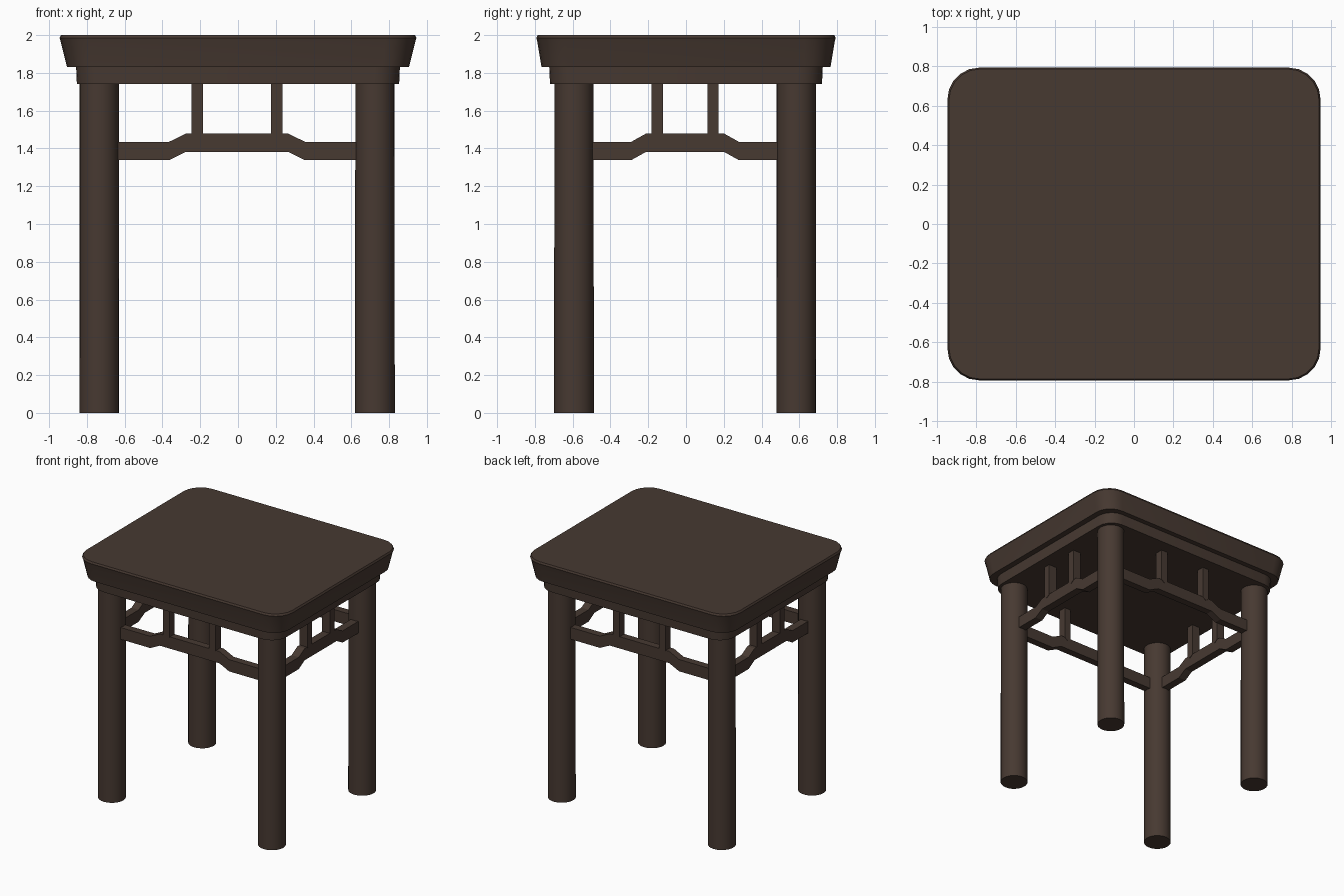
import bpy, bmesh, math

if "Cube" in bpy.data.objects:
    bpy.data.objects.remove(bpy.data.objects["Cube"])

wood = bpy.data.materials.new("dark brown wood")
wood.diffuse_color = (0.063, 0.041, 0.031, 1)
wood.use_nodes = True
wood.node_tree.nodes["Principled BSDF"].inputs["Base Color"].default_value = wood.diffuse_color


def finish(name, bm, smooth=False):
    bmesh.ops.recalc_face_normals(bm, faces=bm.faces)
    me = bpy.data.meshes.new(name)
    bm.to_mesh(me)
    bm.free()
    ob = bpy.data.objects.new(name, me)
    me.materials.append(wood)
    bpy.context.collection.objects.link(ob)
    if smooth:
        bpy.ops.object.select_all(action='DESELECT')
        ob.select_set(True)
        bpy.context.view_layer.objects.active = ob
        bpy.ops.object.shade_smooth_by_angle(angle=math.radians(35))
    return ob


def loft(name, rings):
    """Closed solid through a stack of rings of 3D points."""
    bm = bmesh.new()
    vs = [[bm.verts.new(p) for p in r] for r in rings]
    n = len(vs[0])
    for a, b in zip(vs, vs[1:]):
        for i in range(n):
            j = (i + 1) % n
            bm.faces.new((a[i], a[j], b[j], b[i]))
    bm.faces.new(vs[0][::-1])
    bm.faces.new(vs[-1])
    return finish(name, bm, True)


def rounded(hx, hy, r, z, seg=5):
    """Rounded rectangle ring."""
    pts = []
    for k, (sx, sy) in enumerate([(1, 1), (-1, 1), (-1, -1), (1, -1)]):
        for i in range(seg + 1):
            a = math.pi / 2 * (k + i / seg)
            pts.append((sx * (hx - r) + r * math.cos(a),
                        sy * (hy - r) + r * math.sin(a), z))
    return pts


def circle(x, y, r, z, n=24):
    return [(x + r * math.cos(2 * math.pi * i / n),
             y + r * math.sin(2 * math.pi * i / n), z) for i in range(n)]


def prism(name, profile, thick, place):
    """Extrude an (along, z) profile by thick, placed by a mapping function."""
    bm = bmesh.new()
    a = [bm.verts.new(place(u, -thick / 2, z)) for u, z in profile]
    b = [bm.verts.new(place(u, thick / 2, z)) for u, z in profile]
    n = len(a)
    bm.faces.new(a[::-1])
    bm.faces.new(b)
    for i in range(n):
        j = (i + 1) % n
        bm.faces.new((a[i], a[j], b[j], b[i]))
    return finish(name, bm)


# flared seat with a softened upper edge
loft("seat", [rounded(0.905, 0.765, 0.14, 1.83),
              rounded(0.94, 0.788, 0.16, 1.97),
              rounded(0.945, 0.792, 0.16, 1.985),
              rounded(0.937, 0.785, 0.155, 2.0)])

# apron slab under the seat
loft("apron", [rounded(0.853, 0.72, 0.13, 1.74),
               rounded(0.857, 0.724, 0.13, 1.83)])

# round legs
LX, LY = 0.73, 0.588
for fb, sy in (("front", -1), ("back", 1)):
    for lr, sx in (("left", -1), ("right", 1)):
        x, y = sx * LX - 0.005, sy * LY - 0.005
        loft(f"{fb}_{lr}_leg", [circle(x, y, 0.105, 0), circle(x, y, 0.104, 1.75)])


# humped stretchers with two struts each
def stretcher(name, end, low, high, strut, thick, place):
    top = [(-end, 1.435), (-low, 1.435), (-high, 1.478),
           (high, 1.478), (low, 1.435), (end, 1.435)]
    bottom = [(u, z - 0.097) for u, z in reversed(top)]
    prism(name + "_stretcher", top + bottom, thick, place)
    for side, s in (("left", -1), ("right", 1)):
        c = s * strut
        prism(f"{name}_{side}_strut",
              [(c - 0.03, 1.475), (c, 1.455), (c + 0.03, 1.475),
               (c + 0.03, 1.75), (c - 0.03, 1.75)], thick + 0.006, place)


for fb, s in (("front", -1), ("back", 1)):
    stretcher(fb, 0.66, 0.36, 0.272, 0.21, 0.06,
              lambda u, w, z: (u - 0.005, s * LY + w - 0.005, z))
for lr, s in (("left", -1), ("right", 1)):
    stretcher(lr, 0.52, 0.285, 0.208, 0.148, 0.066,
              lambda u, w, z: (s * LX + w - 0.005, u - 0.005, z))
